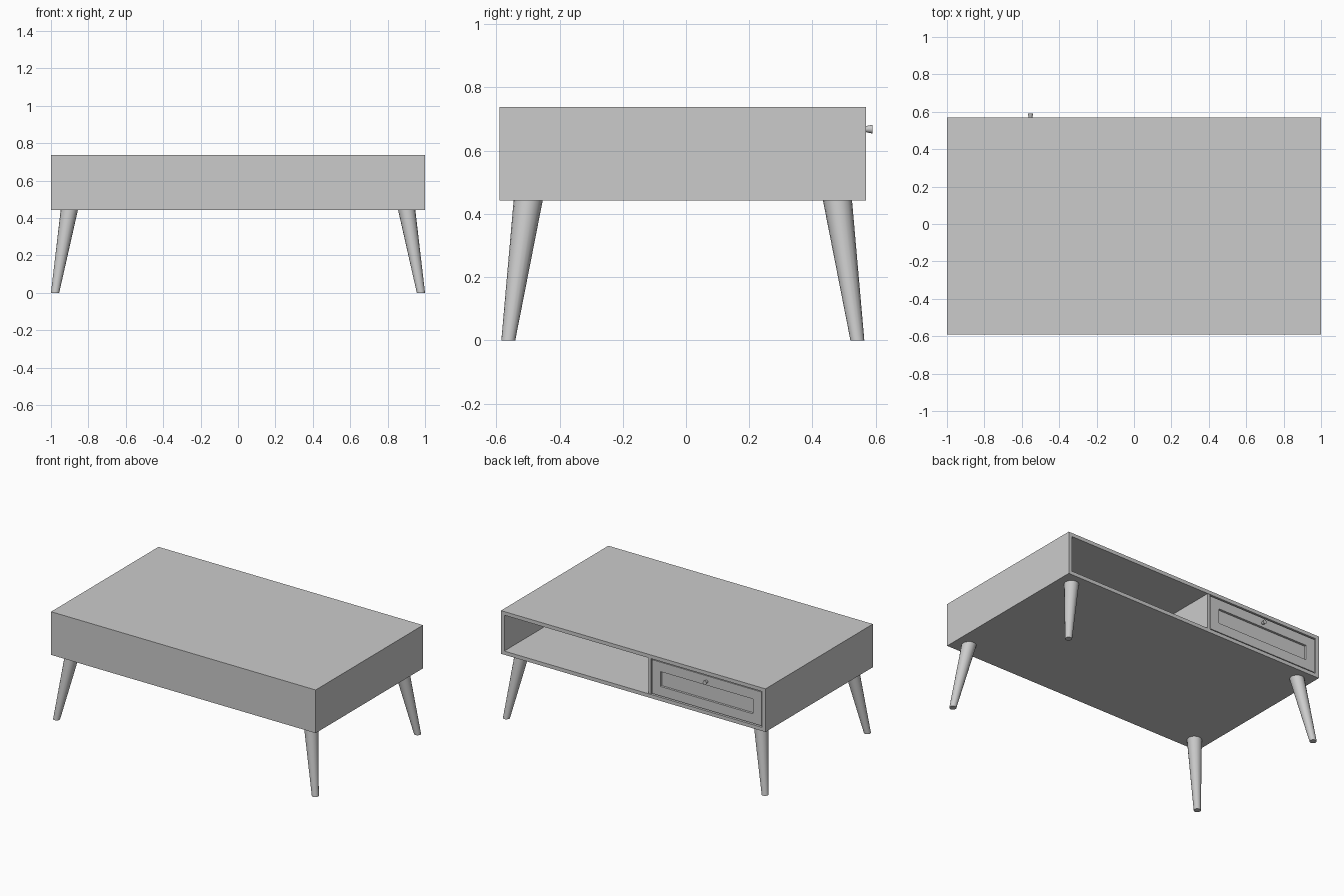
import bpy, bmesh
from math import pi
from mathutils import Matrix, Vector

if "Cube" in bpy.data.objects:
    bpy.data.objects.remove(bpy.data.objects["Cube"])

X, Y0, Y1, Z0, Z1 = 1.0, -0.59, 0.57, 0.443, 0.738   # cabinet outer limits
T = 0.025                                            # board thickness
DIV0, DIV1 = -0.132, -0.112                          # divider limits in x


def finish(name, bm, smooth=False):
    bmesh.ops.recalc_face_normals(bm, faces=bm.faces)
    me = bpy.data.meshes.new(name)
    bm.to_mesh(me)
    bm.free()
    ob = bpy.data.objects.new(name, me)
    bpy.context.collection.objects.link(ob)
    if smooth:
        bpy.ops.object.select_all(action='DESELECT')
        ob.select_set(True)
        bpy.context.view_layer.objects.active = ob
        bpy.ops.object.shade_smooth_by_angle(angle=pi / 5)
    return ob


def add_box(bm, lo, hi):
    lo, hi = Vector(lo), Vector(hi)
    mat = Matrix.Translation((lo + hi) / 2) @ Matrix.Diagonal((*(hi - lo), 1))
    return bmesh.ops.create_cube(bm, size=1, matrix=mat)['verts']


def box(name, lo, hi):
    bm = bmesh.new()
    add_box(bm, lo, hi)
    return finish(name, bm)


def back_face(bm):
    bm.faces.ensure_lookup_table()
    bm.normal_update()
    return max(bm.faces, key=lambda f: f.calc_center_median().y)


# Cabinet shell: a box hollowed out from its open side
bm = bmesh.new()
add_box(bm, (-X, Y0, Z0), (X, Y1, Z1))
face = back_face(bm)
bmesh.ops.inset_region(bm, faces=[face], thickness=T, use_even_offset=True)
ext = bmesh.ops.extrude_discrete_faces(bm, faces=[face])['faces'][0]
bmesh.ops.translate(bm, verts=ext.verts, vec=(0, Y0 + T - Y1, 0))
finish("cabinet_shell", bm)

# Divider between shelf and drawer
box("divider", (DIV0, Y0 + T, Z0 + T), (DIV1, Y1 - 0.003, Z1 - T))

# Drawer front with a sunken panel
GAP = 0.007
dx0, dx1 = -X + T + GAP, DIV0 - GAP
dz0, dz1 = Z0 + T + GAP, Z1 - T - GAP
bm = bmesh.new()
add_box(bm, (dx0, Y1 - 0.035, dz0), (dx1, Y1 - 0.004, dz1))
face = back_face(bm)
bmesh.ops.inset_region(bm, faces=[face], thickness=0.065, use_even_offset=True)
ext = bmesh.ops.extrude_discrete_faces(bm, faces=[face])['faces'][0]
bmesh.ops.translate(bm, verts=ext.verts, vec=(0, -0.015, 0))
finish("drawer_front", bm)

# Drawer box behind the front, open at the top
W, yb, yf, zt = 0.015, Y0 + 0.06, Y1 - 0.035, dz1 - 0.03
box("drawer_bottom", (dx0, yb, dz0), (dx1, yf, dz0 + W))
box("drawer_side_left", (dx0, yb, dz0 + W), (dx0 + W, yf, zt))
box("drawer_side_right", (dx1 - W, yb, dz0 + W), (dx1, yf, zt))
box("drawer_end", (dx0 + W, yb, dz0 + W), (dx1 - W, yb + W, zt))

# Flared drawer knob
bm = bmesh.new()
bmesh.ops.create_cone(bm, cap_ends=True, segments=16, radius1=0.009, radius2=0.014,
                      depth=0.024,
                      matrix=Matrix.Translation(((dx0 + dx1) / 2, Y1 + 0.008, 0.668))
                      @ Matrix.Rotation(-pi / 2, 4, 'X'))
finish("drawer_knob", bm, True)

# Splayed tapered legs, sheared so both ends stay level
YC = (Y0 + Y1) / 2
for sx, side in ((-1, "left"), (1, "right")):
    for sy, end in ((-1, "front"), (1, "back")):
        bm = bmesh.new()
        bmesh.ops.create_cone(bm, cap_ends=True, segments=16, radius1=0.022,
                              radius2=0.046, depth=Z0,
                              matrix=Matrix.Translation((0, 0, Z0 / 2)))
        for v in bm.verts:
            t = v.co.z / Z0
            v.co.x += sx * (0.978 - 0.076 * t)
            v.co.y += YC + sy * (0.552 - 0.063 * t)
        finish(f"{end}_{side}_leg", bm, True)
